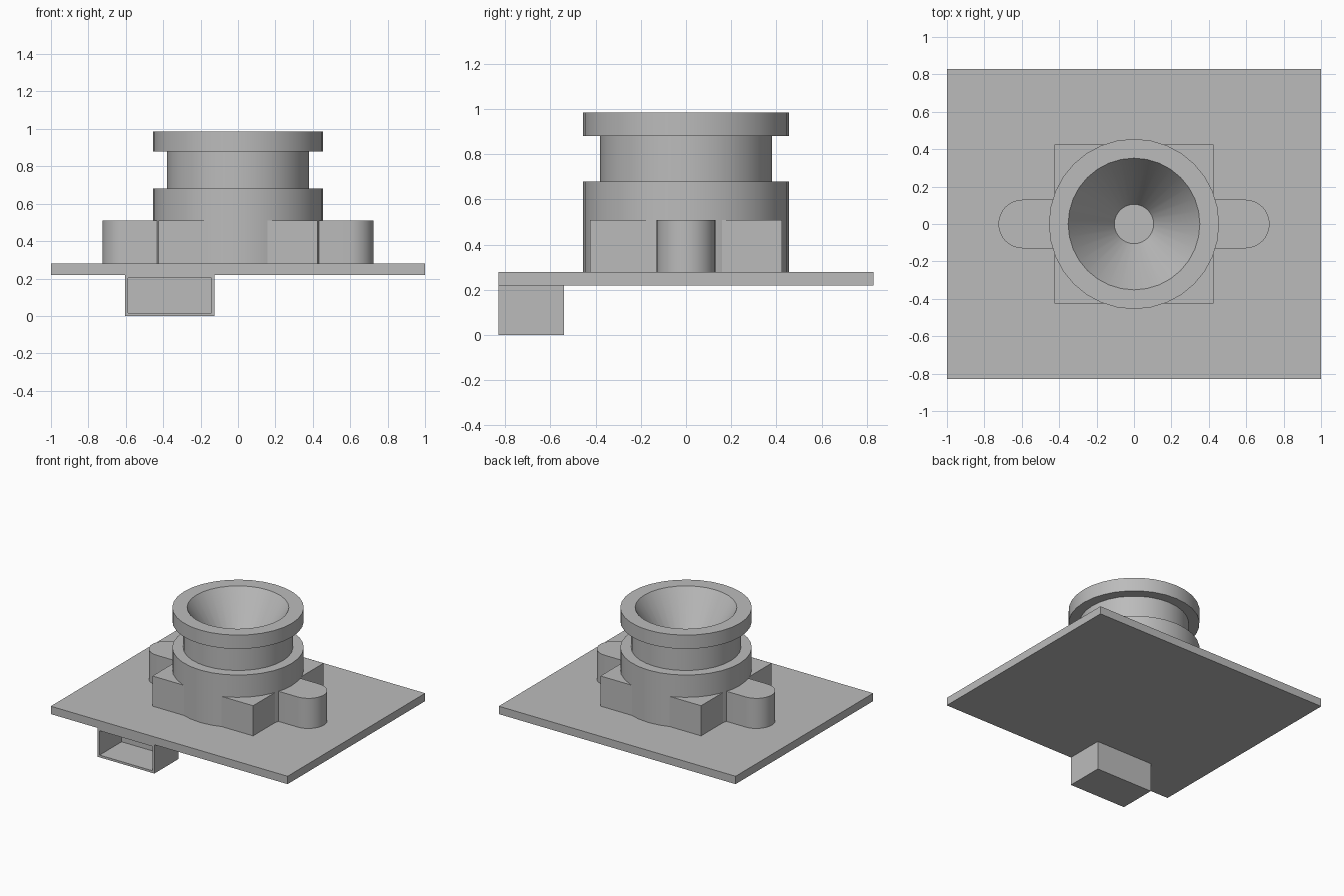
import bpy, bmesh, math

cube = bpy.data.objects.get("Cube")
if cube:
    bpy.data.objects.remove(cube, do_unlink=True)

grey = bpy.data.materials.new("plain grey")
grey.use_nodes = True
grey.diffuse_color = (0.5, 0.5, 0.5, 1)
grey.node_tree.nodes["Principled BSDF"].inputs["Base Color"].default_value = (0.5, 0.5, 0.5, 1)


def finish(name, bm, smooth=False):
    """Turn a bmesh into a named, coloured object."""
    bmesh.ops.recalc_face_normals(bm, faces=bm.faces)
    mesh = bpy.data.meshes.new(name)
    bm.to_mesh(mesh)
    bm.free()
    mesh.materials.append(grey)
    obj = bpy.data.objects.new(name, mesh)
    bpy.context.collection.objects.link(obj)
    if smooth:
        bpy.ops.object.select_all(action='DESELECT')
        obj.select_set(True)
        bpy.context.view_layer.objects.active = obj
        bpy.ops.object.shade_smooth_by_angle(angle=math.radians(30))
    return obj


def box(name, low, high):
    bm = bmesh.new()
    bmesh.ops.create_cube(bm, size=1)
    for v in bm.verts:
        v.co = [(a + b) / 2 + c * (b - a) for a, b, c in zip(low, high, v.co)]
    return finish(name, bm)


def prism(name, outline, bottom, top):
    """Extrude a flat outline upwards."""
    bm = bmesh.new()
    face = bm.faces.new([bm.verts.new((x, y, bottom)) for x, y in outline])
    new = bmesh.ops.extrude_face_region(bm, geom=[face])["geom"]
    bmesh.ops.translate(bm, vec=(0, 0, top - bottom),
                        verts=[g for g in new if isinstance(g, bmesh.types.BMVert)])
    return finish(name, bm, smooth=True)


def lathe(name, profile, sides):
    """Spin a profile of (radius, height) points and cap both ends."""
    bm = bmesh.new()
    rings = [[bm.verts.new((r * math.cos(math.tau * i / sides),
                            r * math.sin(math.tau * i / sides), z))
              for i in range(sides)] for r, z in profile]
    for a, b in zip(rings, rings[1:]):
        for i in range(sides):
            j = (i + 1) % sides
            bm.faces.new((a[i], a[j], b[j], b[i]))
    bm.faces.new(rings[0])
    bm.faces.new(rings[-1])
    return finish(name, bm, smooth=True)


BOARD_LOW, BOARD_TOP, MOUNT_TOP = 0.22, 0.28, 0.51

# Circuit board and square lens mount
box("board", (-1, -0.83, BOARD_LOW), (1, 0.83, BOARD_TOP))
box("lens_mount", (-0.425, -0.425, BOARD_TOP), (0.425, 0.425, MOUNT_TOP))

# Rounded screw lugs on both sides
for side, label in ((1, "left"), (-1, "right")):
    arc = [math.radians(-90 + 180 * i / 16) for i in range(17)]
    outline = [(0.595 + 0.13 * math.cos(a), 0.13 * math.sin(a)) for a in arc]
    outline += [(0.4, 0.13), (0.4, -0.13)]
    prism(label + "_lug", [(side * x, y) for x, y in outline], BOARD_TOP, MOUNT_TOP)

# Lens barrel with a groove and a funnel-shaped opening
lathe("lens_barrel", [(0.455, BOARD_TOP), (0.455, 0.68), (0.38, 0.68), (0.38, 0.88),
                      (0.455, 0.88), (0.455, 0.985), (0.352, 0.985), (0.105, 0.6)], 32)

# Connector under the board, hollow towards the front
socket = box("connector", (-0.605, -0.83, 0), (-0.125, -0.54, BOARD_LOW))
bm = bmesh.new()
bm.from_mesh(socket.data)
front = min(bm.faces, key=lambda f: f.calc_center_median().y)
bmesh.ops.inset_region(bm, faces=[front], thickness=0.024)
new = bmesh.ops.extrude_face_region(bm, geom=[front])["geom"]
bmesh.ops.translate(bm, vec=(0, 0.266, 0),
                    verts=[g for g in new if isinstance(g, bmesh.types.BMVert)])
if front.is_valid:
    bmesh.ops.delete(bm, geom=[front], context='FACES_ONLY')
bm.to_mesh(socket.data)
bm.free()
